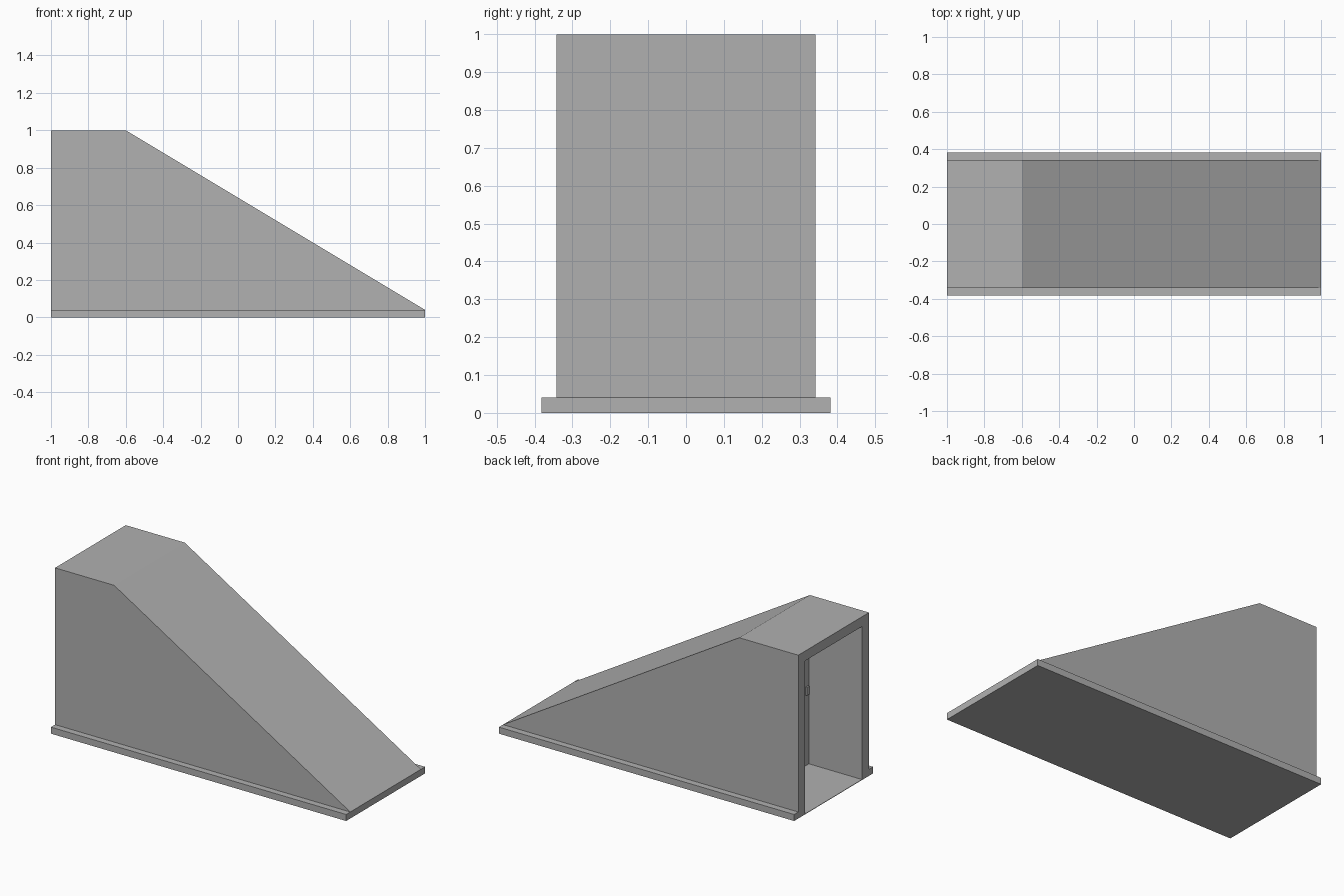
import bpy, bmesh

if "Cube" in bpy.data.objects:
    bpy.data.objects.remove(bpy.data.objects["Cube"])

# Mid grey paint shared by all parts
grey = bpy.data.materials.new("mid_grey")
grey.diffuse_color = (0.44, 0.44, 0.44, 1)
grey.use_nodes = True
grey.node_tree.nodes["Principled BSDF"].inputs["Base Color"].default_value = grey.diffuse_color


def extrude_profile(name, profile, half_width):
    """Extrude an (x, z) outline symmetrically along y."""
    bm = bmesh.new()
    face = bm.faces.new([bm.verts.new((x, -half_width, z)) for x, z in profile])
    ext = bmesh.ops.extrude_face_region(bm, geom=[face])
    verts = [g for g in ext["geom"] if isinstance(g, bmesh.types.BMVert)]
    bmesh.ops.translate(bm, vec=(0, 2 * half_width, 0), verts=verts)
    bmesh.ops.recalc_face_normals(bm, faces=bm.faces)
    mesh = bpy.data.meshes.new(name)
    bm.to_mesh(mesh)
    bm.free()
    mesh.materials.append(grey)
    obj = bpy.data.objects.new(name, mesh)
    bpy.context.collection.objects.link(obj)
    return obj


def rect(x0, x1, z0, z1):
    return [(x0, z0), (x1, z0), (x1, z1), (x0, z1)]


# Flat base slab
base = extrude_profile("base_slab", rect(-1, 1, 0, 0.04), 0.382)

# Sloped stairwell housing
housing = extrude_profile(
    "stairwell_housing", [(-1, 0.04), (1, 0.04), (-0.6, 1), (-1, 1)], 0.342)

# Doorway recess cut into the tall end, running down through the slab to a thin floor
cutter = extrude_profile("doorway_cutter", rect(-1.2, -0.64, 0.003, 0.94), 0.275)
cutter.hide_render = True
for part in (base, housing):
    cut = part.modifiers.new("doorway", 'BOOLEAN')
    cut.operation = 'DIFFERENCE'
    cut.solver = 'EXACT'
    cut.object = cutter
    bpy.context.view_layer.objects.active = part
    bpy.ops.object.modifier_apply(modifier=cut.name)
bpy.data.objects.remove(cutter)

# Small door handle on the recessed door face
handle = extrude_profile("door_handle", rect(-0.65, -0.635, 0.435, 0.485), 0.012)
handle.location.y = -0.255
